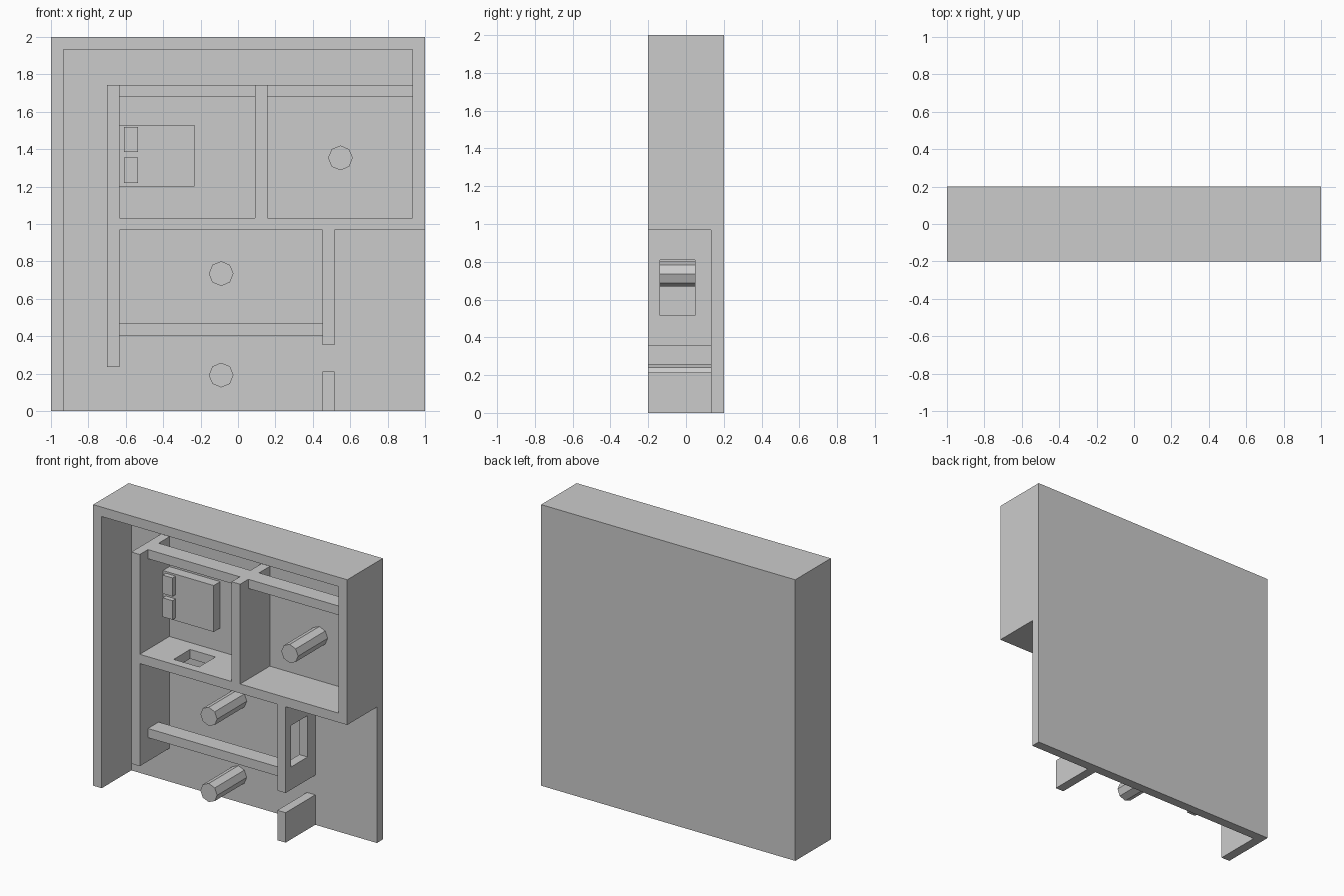
import bpy
from math import pi

if "Cube" in bpy.data.objects:
    bpy.data.objects.remove(bpy.data.objects["Cube"])

FRONT, PLATE, BACK = -0.2, 0.133, 0.2


def box(name, x, z, y=(FRONT, PLATE)):
    """Axis-aligned box from x, z and y ranges."""
    spans = (x, y, z)
    bpy.ops.mesh.primitive_cube_add(size=1, location=[(a + b) / 2 for a, b in spans])
    ob = bpy.context.object
    ob.name = ob.data.name = name
    ob.scale = [b - a for a, b in spans]
    bpy.ops.object.transform_apply(location=False, rotation=False, scale=True)
    return ob


def cut_hole(target, x, z, y):
    """Cut a box-shaped opening through a part."""
    cutter = box("hole_cutter", x, z, y)
    cutter.hide_render = True
    mod = target.modifiers.new("opening", 'BOOLEAN')
    mod.operation, mod.solver, mod.object = 'DIFFERENCE', 'EXACT', cutter
    bpy.context.view_layer.objects.active = target
    bpy.ops.object.modifier_apply(modifier=mod.name)
    bpy.data.objects.remove(cutter)


# Base plate and outer walls
box("base_plate", (-1, 1), (0, 2), (PLATE, BACK))
box("outer_wall_left", (-1, -0.933), (0, 2))
box("outer_wall_top", (-0.933, 0.933), (1.933, 2))
box("outer_wall_right", (0.933, 1), (1.033, 2))

# Inner walls
middle = box("middle_wall", (-0.7, 1), (0.967, 1.033))
box("upper_left_wall", (-0.7, -0.633), (1.033, 1.743))
box("upper_divider_wall", (0.09, 0.157), (1.033, 1.743))
box("lower_left_wall", (-0.7, -0.633), (0.237, 0.967))
lower_right = box("lower_right_wall", (0.45, 0.515), (0.353, 0.967))
box("lower_wall_stub", (0.45, 0.515), (0, 0.213))

# Window openings
HOLE_Y = (-0.137, 0.047)
cut_hole(middle, (-0.41, -0.21), (0.9, 1.1), HOLE_Y)
cut_hole(lower_right, (0.4, 0.6), (0.515, 0.81), HOLE_Y)

# Horizontal rails
RAIL_Y = (-0.108, 0.012)
box("upper_rail_left", (-0.633, 0.09), (1.678, 1.743), RAIL_Y)
box("upper_rail_right", (0.157, 0.933), (1.678, 1.743), RAIL_Y)
box("lower_rail", (-0.633, 0.45), (0.405, 0.47), RAIL_Y)

# Bed with pillows
box("bed", (-0.633, -0.233), (1.2, 1.53), (0.06, PLATE))
for i, z in enumerate(((1.22, 1.355), (1.385, 1.517))):
    box(f"pillow_{i + 1}", (-0.61, -0.533), z, (0.025, 0.06))

# Octagonal posts
for i, (x, z) in enumerate(((0.547, 1.353), (-0.09, 0.735), (-0.09, 0.193))):
    bpy.ops.mesh.primitive_cylinder_add(vertices=8, radius=0.066, depth=PLATE - FRONT,
                                        location=(x, (FRONT + PLATE) / 2, z),
                                        rotation=(pi / 2, 0, 0))
    bpy.context.object.name = f"post_{i + 1}"
